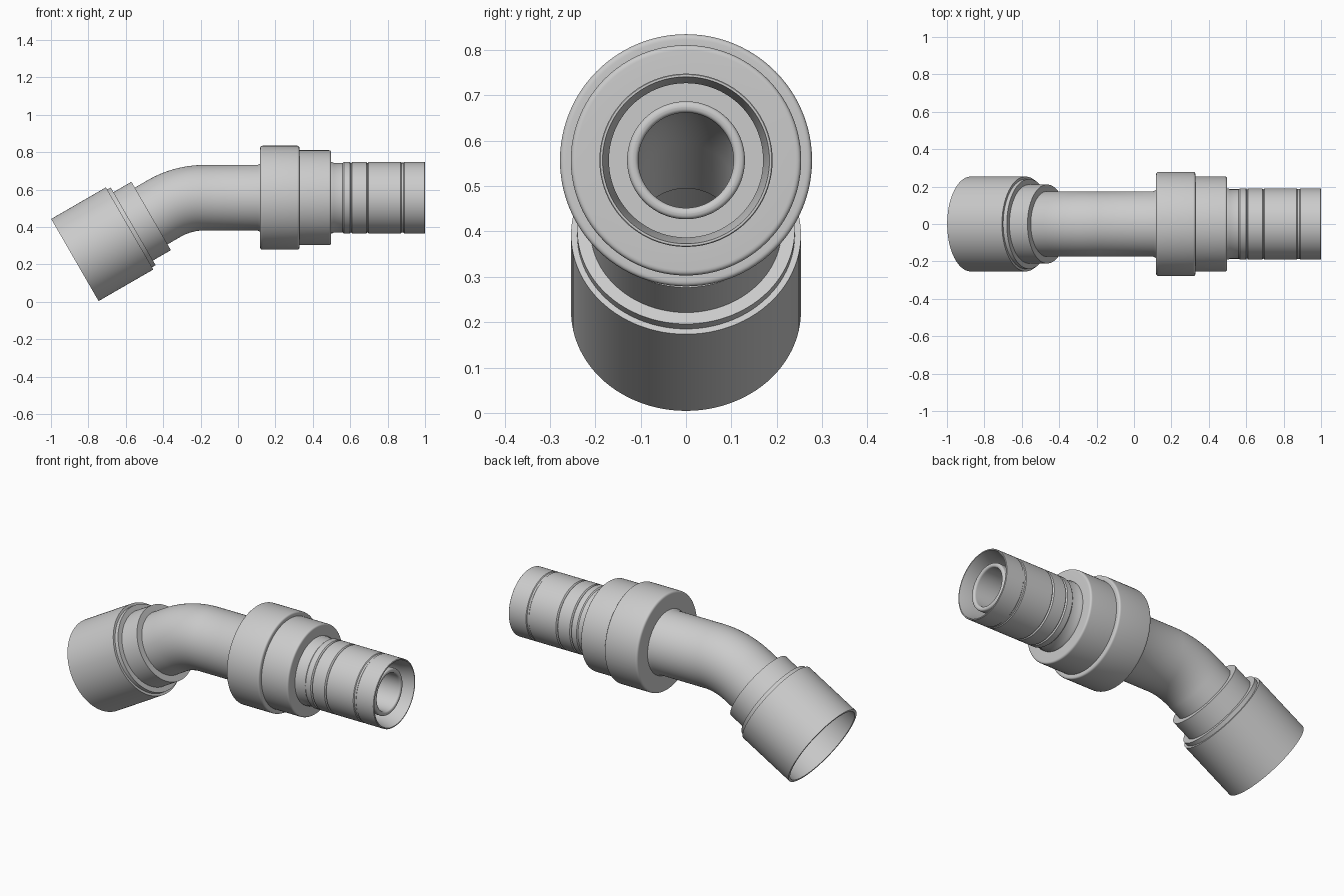
import bpy
import bmesh
from math import sin, cos, pi, radians, ceil
from mathutils import Vector

cube = bpy.data.objects.get("Cube")
if cube:
    bpy.data.objects.remove(cube, do_unlink=True)

SIDES = 96
AXIS_Z = 0.557                 # height of the straight run
BEND_X = -0.18                 # where the bend begins
BEND_R = 0.43
BEND_ANGLE = radians(30)
BEND_END = BEND_X - BEND_R * BEND_ANGLE
OPEN_END = -0.956              # socket mouth, measured along the centreline
BORE = 0.105
PIPE = 0.175

grey = bpy.data.materials.new("satin grey metal")
grey.use_nodes = True
grey.diffuse_color = (0.6, 0.6, 0.6, 1)
grey.node_tree.nodes["Principled BSDF"].inputs["Base Color"].default_value = (0.6, 0.6, 0.6, 1)


def frame(u):
    """Centre and up direction of the centreline; u equals x on the straight run."""
    a = min(max((BEND_X - u) / BEND_R, 0), BEND_ANGLE)
    up = Vector((-sin(a), 0, cos(a)))
    centre = Vector((max(u, BEND_X), 0, AXIS_Z - BEND_R)) if a == 0 else Vector((BEND_X, 0, AXIS_Z - BEND_R))
    centre += up * BEND_R
    if u < BEND_END:
        centre += Vector((cos(a), 0, sin(a))) * (u - BEND_END)
    return centre, up


def rounded(points):
    """Round profile corners: each point is (along, radius[, fillet])."""
    out = []
    for i, p in enumerate(points):
        c = Vector(p[:2])
        if len(p) < 3:
            out.append(c)
            continue
        before = Vector(points[i - 1][:2])
        after = Vector(points[(i + 1) % len(points)][:2])
        a = c + (before - c).normalized() * p[2]
        b = c + (after - c).normalized() * p[2]
        for k in range(6):
            t = k / 5
            out.append(a * (1 - t) ** 2 + c * 2 * t * (1 - t) + b * t * t)
    return out


def follow_bend(points):
    """Add profile points where a long edge passes the bend."""
    out = []
    for i, p in enumerate(points):
        q = points[(i + 1) % len(points)]
        out.append(p)
        stops = [BEND_X + (BEND_END - BEND_X) * k / 16 for k in range(17)]
        inside = [u for u in stops if min(p.x, q.x) < u < max(p.x, q.x)]
        for u in sorted(inside, reverse=q.x < p.x):
            out.append(p.lerp(q, (u - p.x) / (q.x - p.x)))
    return out


def sweep(name, points):
    """Turn a closed profile around the centreline."""
    bm = bmesh.new()
    rings = []
    for u, r in follow_bend(rounded(points)):
        centre, up = frame(u)
        side = Vector((0, 1, 0))
        rings.append([bm.verts.new(centre + r * (up * cos(t) + side * sin(t)))
                      for t in (2 * pi * k / SIDES for k in range(SIDES))])
    for i, ring in enumerate(rings):
        nxt = rings[(i + 1) % len(rings)]
        for k in range(SIDES):
            m = (k + 1) % SIDES
            bm.faces.new((ring[k], ring[m], nxt[m], nxt[k]))
    bmesh.ops.recalc_face_normals(bm, faces=bm.faces)
    mesh = bpy.data.meshes.new(name)
    bm.to_mesh(mesh)
    bm.free()
    mesh.materials.append(grey)
    obj = bpy.data.objects.new(name, mesh)
    bpy.context.collection.objects.link(obj)
    bpy.ops.object.select_all(action='DESELECT')
    obj.select_set(True)
    bpy.context.view_layer.objects.active = obj
    bpy.ops.object.shade_smooth_by_angle(angle=radians(30))


# Open socket with a stepped shoulder
sweep("socket", [
    (OPEN_END, 0.24), (OPEN_END, 0.2535), (-0.618, 0.2535), (-0.618, 0.211),
    (-0.485, 0.211), (-0.485, 0.15), (-0.596, 0.15), (-0.596, 0.24)])

# Bent pipe with a through bore, flared slightly where it meets the nut
sweep("bent_pipe", [
    (-0.596, BORE), (-0.596, 0.16), (-0.49, 0.16), (-0.49, PIPE),
    (0.105, PIPE), (0.125, 0.186), (0.3, 0.186), (0.3, BORE)])

# Union nut: wide band and narrower band
sweep("union_nut", [
    (0.118, 0.17), (0.118, 0.278, 0.015), (0.328, 0.278, 0.012),
    (0.328, 0.254), (0.497, 0.254, 0.012), (0.497, 0.17)])


def groove(x, r):
    """Shallow V groove in the sleeve."""
    return [(x - 0.006, r), (x, r - 0.007), (x + 0.006, r)]


# Outer sleeve with grooves and a flared mouth
sweep("outer_sleeve", [
    (0.48, 0.12), (0.48, 0.19), (0.505, 0.19), (0.512, 0.186), (0.56, 0.186),
    (0.566, 0.191), *groove(0.604, 0.191), *groove(0.692, 0.191),
    (0.87, 0.191), (0.874, 0.187), (0.885, 0.187), (0.889, 0.191),
    (0.998, 0.191), (1.0, 0.189), (1.0, 0.184), (0.93, 0.17),
    (0.84, 0.17), (0.84, 0.12)])

# Inner tube with a rounded lip
sweep("inner_tube", [
    (0.29, BORE), (0.29, 0.13), (0.965, 0.13, 0.0124), (0.965, BORE, 0.0124)])
